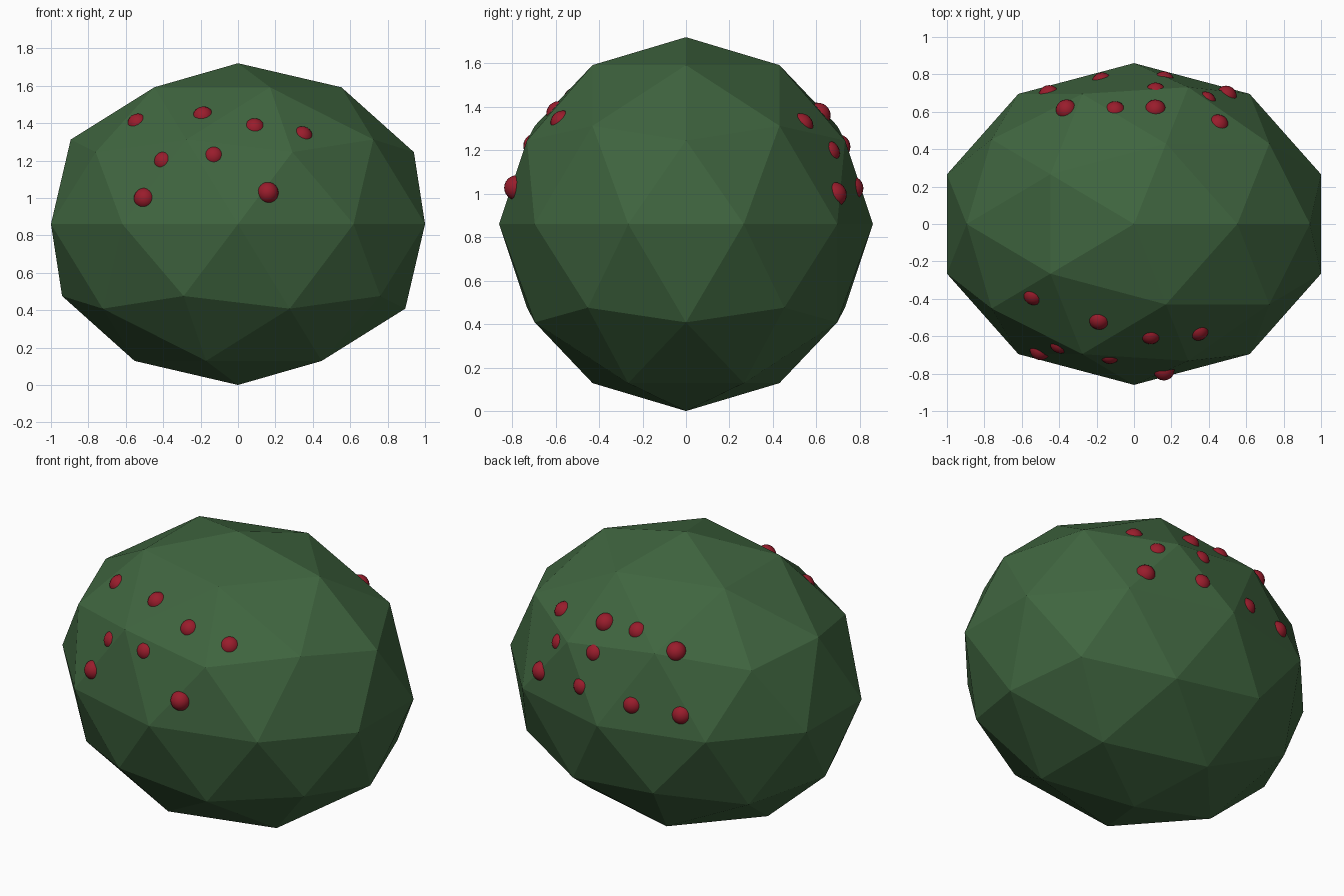
import bpy, math
from mathutils import Vector

if "Cube" in bpy.data.objects:
    bpy.data.objects.remove(bpy.data.objects["Cube"])


def material(name, rgb):
    m = bpy.data.materials.new(name)
    m.diffuse_color = (*rgb, 1)
    m.use_nodes = True
    m.node_tree.nodes["Principled BSDF"].inputs["Base Color"].default_value = m.diffuse_color
    return m


green = material("leaf_green", (0.05, 0.13, 0.05))
red = material("berry_red", (0.32, 0.012, 0.025))

# Bush body: flat-shaded stretched icosphere standing on the ground
bpy.ops.mesh.primitive_ico_sphere_add(subdivisions=2, radius=1, location=(0, 0, 0.86))
bush = bpy.context.object
bush.name = "bush"
half = (1.0, 0.86, 0.86)
ext = [max(abs(v.co[i]) for v in bush.data.vertices) for i in range(3)]
bush.scale = [h / e for h, e in zip(half, ext)]
bpy.ops.object.transform_apply(location=True, scale=True)
bush.data.materials.append(green)

# Berries: approximate position and visible cap radius on the front and back
R = 0.057
front = [
    (-0.55, -0.40, 1.42, 0.046), (-0.19, -0.525, 1.455, 0.05),
    (0.09, -0.61, 1.39, 0.046), (0.355, -0.59, 1.35, 0.046),
    (-0.41, -0.665, 1.205, 0.043), (-0.13, -0.72, 1.23, 0.043),
    (-0.505, -0.69, 1.00, 0.05), (0.165, -0.80, 1.03, 0.055),
]
back = [
    (0.46, 0.55, 1.335, 0.048), (0.115, 0.63, 1.38, 0.053),
    (-0.10, 0.625, 1.385, 0.046), (-0.365, 0.615, 1.32, 0.054),
    (0.40, 0.68, 1.20, 0.042), (0.115, 0.74, 1.23, 0.044),
    (0.50, 0.71, 1.00, 0.05), (0.17, 0.80, 1.03, 0.045),
    (-0.18, 0.79, 1.005, 0.047), (-0.46, 0.71, 0.99, 0.05),
]
for x, y, z, cap in front + back:
    # Sink each berry into the nearest facet so only its cap shows
    _, spot, normal, _ = bush.closest_point_on_mesh(Vector((x, y, z)))
    centre = spot - normal * math.sqrt(R * R - cap * cap)
    bpy.ops.mesh.primitive_uv_sphere_add(segments=20, ring_count=12, radius=R, location=centre)
    berry = bpy.context.object
    berry.name = "berry"
    berry.data.materials.append(red)
    bpy.ops.object.shade_smooth()
